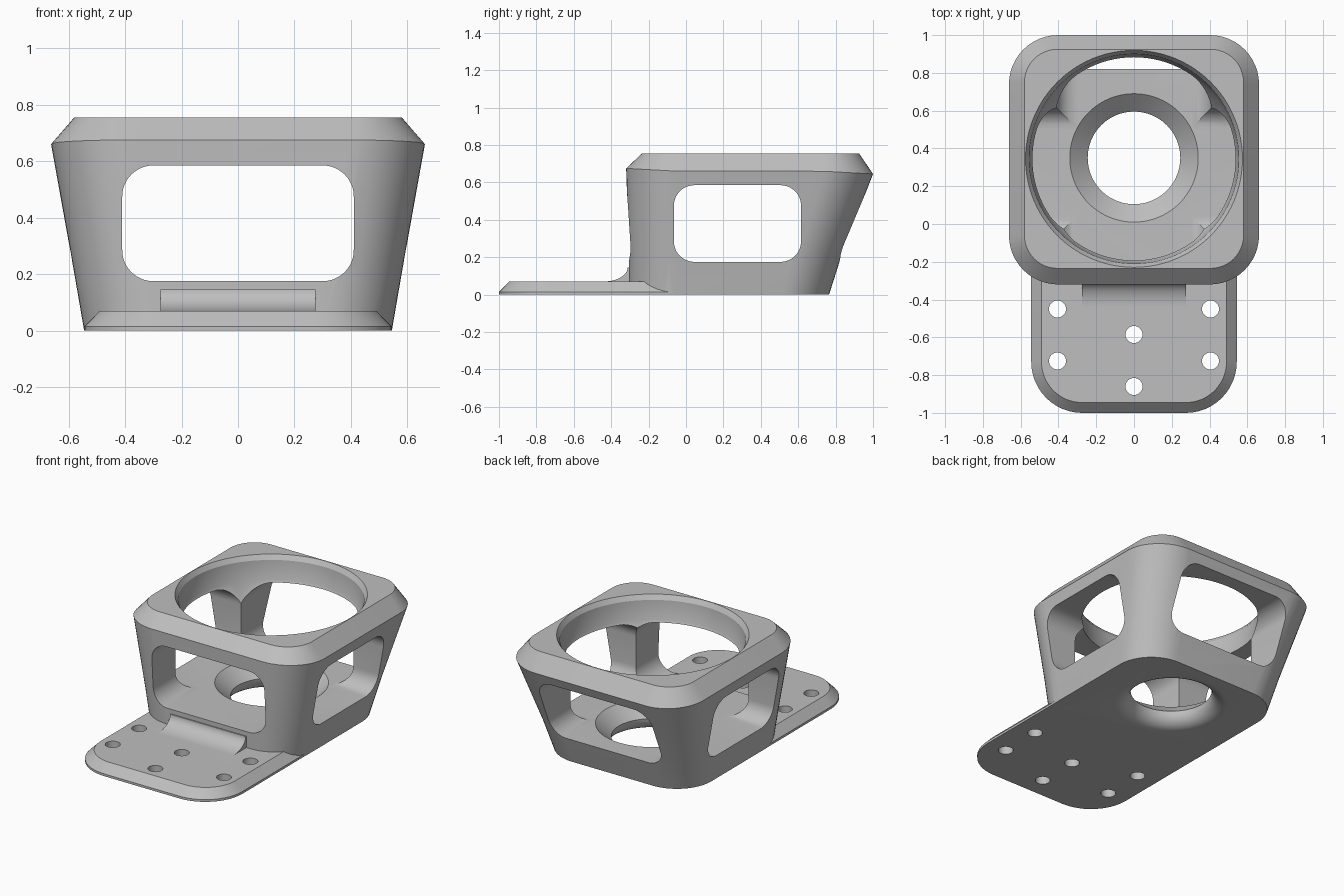
import bpy, bmesh
from math import sin, cos, pi

if "Cube" in bpy.data.objects:
    bpy.data.objects.remove(bpy.data.objects["Cube"], do_unlink=True)

BORE_Y = 0.345
SEGMENTS = 96

grey = bpy.data.materials.new("light grey")
grey.use_nodes = True
colour = (0.52, 0.52, 0.52, 1)
grey.diffuse_color = colour
grey.node_tree.nodes["Principled BSDF"].inputs["Base Color"].default_value = colour


def solid(name, rings):
    """Skin a closed solid through rings with equal point counts."""
    bm = bmesh.new()
    loops = [[bm.verts.new(p) for p in ring] for ring in rings]
    n = len(loops[0])
    for low, high in zip(loops, loops[1:]):
        for i in range(n):
            j = (i + 1) % n
            bm.faces.new((low[i], low[j], high[j], high[i]))
    bm.faces.new(loops[0])
    bm.faces.new(loops[-1])
    bmesh.ops.recalc_face_normals(bm, faces=bm.faces)
    mesh = bpy.data.meshes.new(name)
    bm.to_mesh(mesh)
    bm.free()
    mesh.materials.append(grey)
    obj = bpy.data.objects.new(name, mesh)
    bpy.context.collection.objects.link(obj)
    return obj


def rounded(u0, u1, v0, v1, r, steps=12):
    """Rounded rectangle as a list of (u, v)."""
    corners = ((u1 - r, v1 - r), (u0 + r, v1 - r), (u0 + r, v0 + r), (u1 - r, v0 + r))
    return [(cu + r * cos(pi / 2 * (k + i / steps)), cv + r * sin(pi / 2 * (k + i / steps)))
            for k, (cu, cv) in enumerate(corners) for i in range(steps + 1)]


def slab(half, y0, y1, r, z):
    return [(x, y, z) for x, y in rounded(-half, half, y0, y1, r)]


def lathe(name, profile, cx, cy, count=SEGMENTS):
    """Solid of revolution about a vertical axis."""
    return solid(name, [[(cx + r * cos(2 * pi * i / count), cy + r * sin(2 * pi * i / count), z)
                         for i in range(count)] for r, z in profile])


def combine(target, other, operation):
    other.hide_render = True
    mod = target.modifiers.new(operation.lower(), "BOOLEAN")
    mod.operation = operation
    mod.solver = "EXACT"
    mod.object = other
    bpy.context.view_layer.objects.active = target
    bpy.ops.object.modifier_apply(modifier=mod.name)
    bpy.data.objects.remove(other, do_unlink=True)


# Flared housing with a chamfered rim whose lower edge dips towards the back
def rim_edge(x, y):
    front = max(0, (-0.05 - y) / 0.27)
    back = max(0, (y - 0.73) / 0.27)
    return 0.66 + 0.015 * (front - back)


rim = [(x, y, rim_edge(x, y)) for x, y, z in slab(0.662, -0.32, 1.0, 0.26, 0)]
housing = solid("bracket_housing", [
    slab(0.545, -0.305, 0.765, 0.25, 0),
    slab(0.583, -0.305, 0.835, 0.25, 0.22),
    rim,
    slab(0.58, -0.235, 0.925, 0.175, 0.755)])

# Mounting plate with a bevelled edge
plate = solid("mounting_plate", [
    slab(0.544, -1.0, 0.3, 0.27, 0),
    slab(0.544, -1.0, 0.3, 0.27, 0.015),
    slab(0.49, -0.945, 0.25, 0.215, 0.07)])

# Concave web where the plate meets the front wall
arc = [(-0.44 + 0.128 * sin(pi / 2 * i / 12), 0.07 + 0.075 * (1 - cos(pi / 2 * i / 12)))
       for i in range(13)]
web_profile = [(-0.25, 0.03), (-0.44, 0.03)] + arc + [(-0.25, 0.145)]
web = solid("front_web", [[(x, y, z) for y, z in web_profile] for x in (-0.275, 0.275)])

combine(housing, plate, "UNION")
combine(housing, web, "UNION")

# Window tunnels: front to back, then side to side
front_window = rounded(-0.41, 0.41, 0.175, 0.585, 0.11)
side_window = rounded(-0.065, 0.615, 0.175, 0.585, 0.11)
combine(housing, solid("front_window_cutter",
        [[(x, y, z) for x, z in front_window] for y in (-0.7, 1.3)]), "DIFFERENCE")
combine(housing, solid("side_window_cutter",
        [[(x, y, z) for y, z in side_window] for x in (-1, 1)]), "DIFFERENCE")

# Large top bore with a lip, easing into the posts
combine(housing, lathe("bore_cutter", [
    (0.488, 0.48), (0.545, 0.6), (0.555, 0.725), (0.575, 0.756), (0.575, 0.9)],
    0, BORE_Y), "DIFFERENCE")

# Floor hole: rounded flare below, countersink above
flare = [(0.34 - 0.095 * sin(pi / 2 * i / 8), 0.09 * (1 - cos(pi / 2 * i / 8)))
         for i in range(9)]
combine(housing, lathe("floor_hole_cutter",
        [(0.34, -0.1)] + flare + [(0.34, 0.175), (0.34, 0.25)],
        0, BORE_Y + 0.005), "DIFFERENCE")

# Screw holes in the plate
for x, y in ((-0.405, -0.45), (0.405, -0.45), (-0.405, -0.725), (0.405, -0.725),
             (0, -0.585), (0, -0.86)):
    combine(housing, lathe("screw_hole_cutter", [(0.045, -0.1), (0.045, 0.12)], x, y, 32),
            "DIFFERENCE")

# Smooth curved walls while keeping hard edges
for obj in bpy.context.selected_objects:
    obj.select_set(False)
housing.select_set(True)
bpy.context.view_layer.objects.active = housing
bpy.ops.object.shade_smooth_by_angle(angle=pi / 7)
